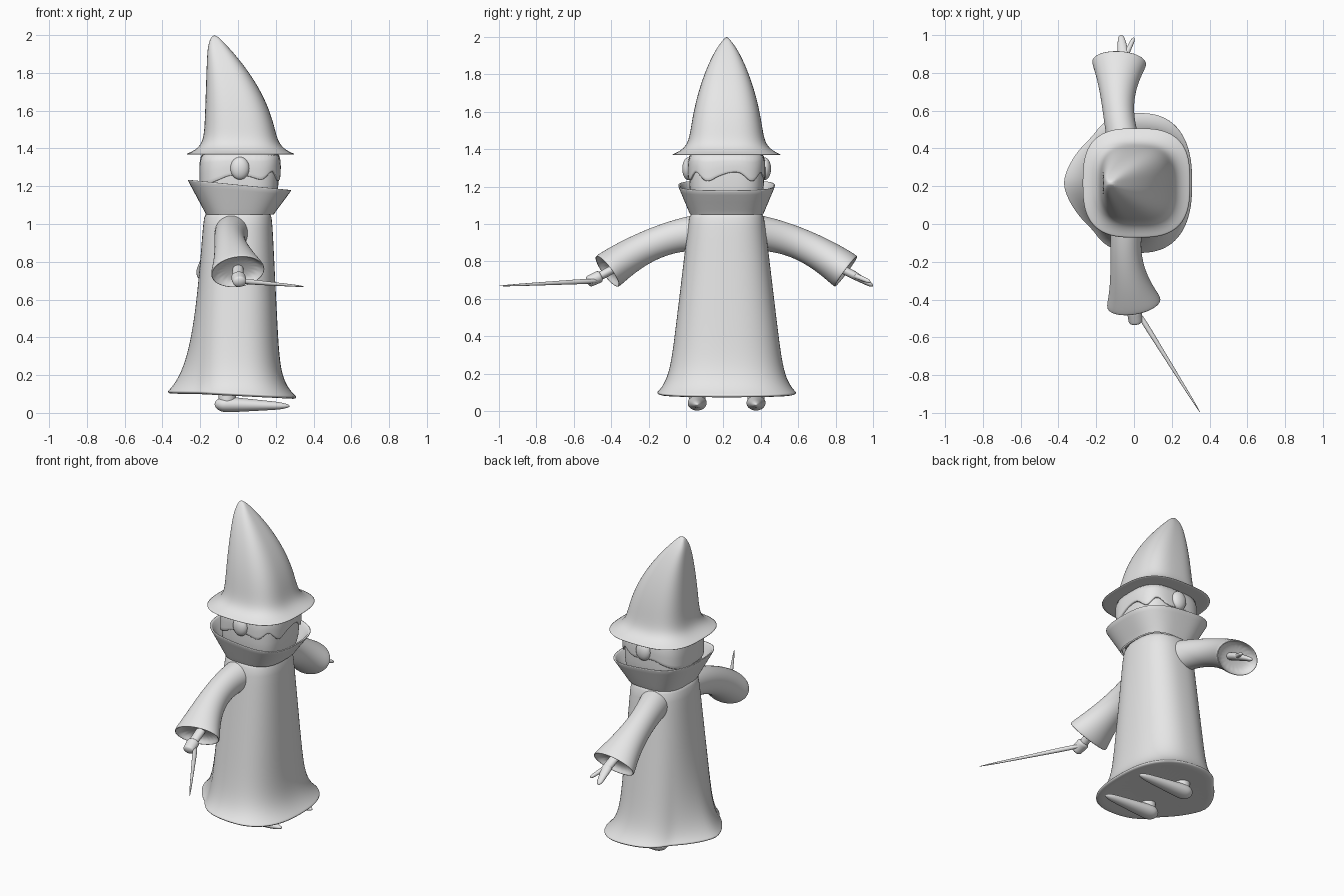
import bpy
import math
from mathutils import Vector

if "Cube" in bpy.data.objects:
    bpy.data.objects.remove(bpy.data.objects["Cube"])

MID = .217  # plane of symmetry of the figure
GREY = (.8, .8, .8, 1)

clay = bpy.data.materials.new("light grey")
clay.use_nodes = True
clay.diffuse_color = GREY
clay.node_tree.nodes["Principled BSDF"].inputs["Base Color"].default_value = GREY


def skin(name, rings, caps, levels):
    """Bridge equal-length rings of points into a smooth surface."""
    count = len(rings[0])
    verts = [point for ring in rings for point in ring]
    faces = []
    for low in range(0, len(verts) - count, count):
        for i in range(count):
            j = (i + 1) % count
            faces.append((low + i, low + j, low + count + j, low + count + i))
    if caps:
        faces.append(tuple(reversed(range(count))))
        faces.append(tuple(range(len(verts) - count, len(verts))))
    mesh = bpy.data.meshes.new(name)
    mesh.from_pydata(verts, [], faces)
    mesh.materials.append(clay)
    mesh.shade_smooth()
    obj = bpy.data.objects.new(name, mesh)
    bpy.context.collection.objects.link(obj)
    smooth = obj.modifiers.new("smooth", "SUBSURF")
    smooth.levels = smooth.render_levels = levels


def no_shift(angle, x, z):
    return 0, 0


def stack(name, rows, power, shift=no_shift, caps=True, segments=48):
    """Stack rounded-square rows of (height, back, front, half width)."""
    def rounded(value):
        return math.copysign(abs(value) ** (2 / power), value)

    rings = []
    for z, back, front, half in rows:
        ring = []
        for i in range(segments):
            angle = math.tau * i / segments
            x = (back + front) / 2 + (front - back) / 2 * rounded(math.cos(angle))
            dx, dz = shift(angle, x, z)
            ring.append((x + dx, MID + half * rounded(math.sin(angle)), z + dz))
        rings.append(ring)
    skin(name, rings, caps, levels=1)


def tube(name, path, across, segments=20):
    """Sweep ellipses along a path of (position, width, thickness)."""
    rings = []
    points = [Vector(position) for position, width, thick in path]
    across = Vector(across)
    tangent = points[1] - points[0]
    for k, (position, width, thick) in enumerate(path):
        step = points[min(k + 1, len(points) - 1)] - points[max(k - 1, 0)]
        if step.dot(tangent) > 0:  # keep the old direction where the path turns back
            tangent = step.normalized()
        up = tangent.cross(across).normalized()
        side = up.cross(tangent)
        rings.append([points[k] + side * (width * math.cos(math.tau * i / segments))
                      + up * (thick * math.sin(math.tau * i / segments))
                      for i in range(segments)])
    skin(name, rings, caps=True, levels=2)


def taper(name, start, end, thick_end, thin_end, flat=1, across=(1, 0, 0), steps=12):
    """Straight tapered limb with rounded ends."""
    start, end = Vector(start), Vector(end)
    path = []
    for k in range(steps + 1):
        t = k / steps
        rounding = max(.1, 1 - abs(2 * t - 1) ** 8) ** .5
        radius = (thick_end + (thin_end - thick_end) * t) * rounding
        path.append((start.lerp(end, t), radius, radius * flat))
    tube(name, path, across)


def inset(row, scale, drop):
    """Copy a row, pulled in towards its middle and lowered."""
    z, back, front, half = row
    middle, reach = (back + front) / 2, (front - back) / 2 * scale
    return z - drop, middle - reach, middle + reach, half * scale


# Robe: straight taper with a flared hem
HEM, NECK = .1, 1.05


def robe_row(t):
    z = HEM + (NECK - HEM) * t * t
    slope = NECK - z
    flare = .06 * math.exp((HEM - z) / .06)
    return (z, -.18 - .07 * slope - flare / 3, .18 + .05 * slope + flare * 1.4,
            .2 + .12 * slope + flare)


def back_fold(angle, x, z):
    """Pointed fold down the back, and a hem that dips to the front."""
    low = math.exp(-5 * max(0, z - HEM))
    crease = max(0, 1 - abs(angle - math.pi) / .65)
    return -.115 * low * crease, -.05 * x * low ** 2


robe = [robe_row(k / 14) for k in range(15)]
hem_cap = [inset(robe[0], .8, .005), inset(robe[0], .96, .015)]
stack("robe", hem_cap + robe + [inset(robe[-1], .9, -.03)], 2.5, back_fold)

# Standing collar, open at the top and tilted towards the front
collar = [(NECK, -.17, .19, .195), (NECK + .01, -.174, .195, .2), (1.2, -.264, .28, .257),
          (1.208, -.268, .283, .261)]
lining = [inset(row, .95, 0) for row in reversed(collar)]
stack("collar", collar + lining, 3,
      lambda angle, x, z: (0, -.1 * x if z > 1.1 else 0), caps=False)

# Head
head = (1.2, -.197, .215, .2)
stack("head", [inset(head, .8, .15), inset(head, .96, .08), head,
               inset(head, 1, -.12), inset(head, .97, -.2)], 3.2)


# Hair with a ragged fringe, longer at the back
def fringe(angle, x, z):
    if z > 1.3:
        return 0, 0
    facing = math.cos(angle)
    wave = .028 * math.sin(7 * angle + .8) * min(1, max(0, facing + .4))
    return 0, wave + .07 * min(0, facing + .1)


hair = (1.256, -.205, .227, .208)
stack("hair", [inset(hair, .94, 0), inset(hair, .99, .005), hair,
               inset(hair, 1, -.08), inset(hair, .97, -.14)], 3.2, fringe)

# Pointed hat: square cone with a wide brim, its front curving back to the tip
BRIM, TIP = 1.37, 2


def hat_row(t):
    brim = .095 * math.exp(-t / .05)
    cone = (1 - t ** 1.8) ** .8
    return (BRIM + (TIP - BRIM) * t, -.182 + .022 * t + .02 * t ** 20 - brim,
            .208 - .32 * t * t + brim, .2 * cone + .006 * t + brim)


hat = [hat_row((k / 18) ** 1.5) for k in range(19)]
stack("hat", [inset(hat[0], .7, 0), inset(hat[0], .97, .004)] + hat, 2.9)


# Wide sleeves with hollow cuffs
def sleeve_point(t, side, bend, scale=1):
    dip = math.sin(math.pi * t)
    x = -.025 + bend * t - .03 * dip
    width = .1 + .05 * t ** 4 - .02 * dip
    thick = .105 - .02 * dip
    return (x, MID + side * (.1 + .54 * t), .955 - .21 * t * t), width * scale, thick * scale


for label, side, bend in (("right", -1, .025), ("left", 1, -.053)):
    outside = [sleeve_point(k / 10, side, bend) for k in range(11)]
    inside = [sleeve_point(1, side, bend, .92), sleeve_point(.93, side, bend, .8)]
    tube(label + "_sleeve", outside + inside, (1, 0, 0))

    # Ears
    bpy.ops.mesh.primitive_uv_sphere_add(location=(.01, MID + side * .205, 1.295))
    ear = bpy.context.object
    ear.name = label + "_ear"
    ear.scale = (.05, .032, .06)
    ear.data.materials.append(clay)
    ear.data.shade_smooth()

    # Long pointed shoes, joined to the robe by short ankles
    y = MID + side * .157
    taper(label + "_shoe", (-.125, y, .046), (.275, y, .036), .06, .02, .8, (0, 1, 0))
    taper(label + "_ankle", (-.06, y, .03), (-.05, y, .2), .045, .05)

# Right hand gripping the wand
taper("right_wrist", (0, -.36, .775), (0, -.5, .7), .03, .028, .8)
taper("right_fist", (0, -.45, .725), (.01, -.53, .688), .04, .036, .85)
taper("wand", (.01, -.45, .698), (.352, -1, .669), .016, .004)

# Left hand, open, with a thumb
taper("left_wrist", (-.06, .79, .78), (-.05, .92, .715), .03, .03, .75)
taper("left_palm", (-.052, .87, .742), (-.07, 1, .668), .036, .016, .7)
taper("left_thumb", (-.045, .89, .73), (0, .985, .69), .016, .01)
